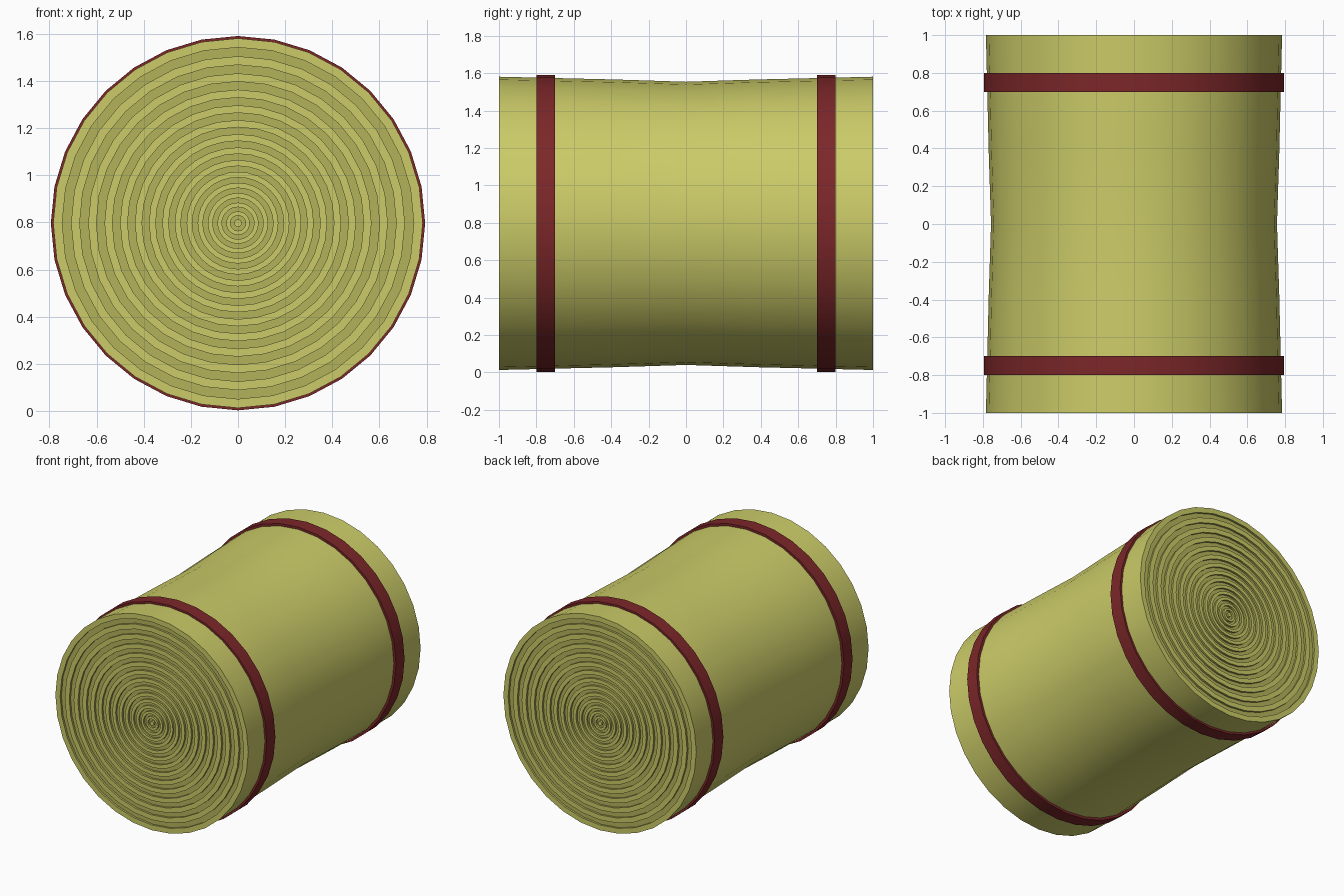
import bpy, bmesh
from math import sin, cos, pi, radians

if "Cube" in bpy.data.objects:
    bpy.data.objects.remove(bpy.data.objects["Cube"])

SIDES = 32
CZ = 0.797      # height of the roll's axis
R_END = 0.784   # radius at the two ends


def material(name, rgb):
    m = bpy.data.materials.new(name)
    m.diffuse_color = (*rgb, 1)
    m.use_nodes = True
    m.node_tree.nodes["Principled BSDF"].inputs["Base Color"].default_value = m.diffuse_color
    return m


straw = material("straw", (0.60, 0.60, 0.14))
straw_dark = material("straw_dark", (0.45, 0.45, 0.105))
red = material("red_strap", (0.20, 0.02, 0.022))


def lathe(name, profile, mats, slots=None, closed=False):
    """Spin (y, radius) points around the y axis; slots = material per strip."""
    bm = bmesh.new()
    rings = []
    for y, r in profile:
        if r == 0:
            rings.append([bm.verts.new((0, y, CZ))] * SIDES)
        else:
            rings.append([bm.verts.new((r * cos(2 * pi * k / SIDES), y,
                                        CZ + r * sin(2 * pi * k / SIDES)))
                          for k in range(SIDES)])
    n = len(rings)
    for i in range(n if closed else n - 1):
        a, b = rings[i], rings[(i + 1) % n]
        for k in range(SIDES):
            j = (k + 1) % SIDES
            corners = list(dict.fromkeys((a[k], a[j], b[j], b[k])))
            f = bm.faces.new(corners)
            f.material_index = slots[i] if slots else 0
    bmesh.ops.recalc_face_normals(bm, faces=bm.faces)
    me = bpy.data.meshes.new(name)
    bm.to_mesh(me)
    bm.free()
    ob = bpy.data.objects.new(name, me)
    bpy.context.collection.objects.link(ob)
    for m in mats:
        me.materials.append(m)
    bpy.ops.object.select_all(action='DESELECT')
    ob.select_set(True)
    bpy.context.view_layer.objects.active = ob
    bpy.ops.object.shade_smooth_by_angle(angle=radians(30))
    return ob


# Stepped concentric rings on an end: raised and recessed bands, wider outwards
BANDS = 29
STEP = 0.015
half, half_slots = [(-1.0, 0.0)], []
for i in range(1, BANDS + 1):
    t = i / BANDS
    r = R_END * (0.57 * t + 0.43 * t * t)
    y = -1.0 if i % 2 else -1.0 + STEP
    half.append((y, r))
    half_slots.append(0 if i % 2 else 1)
    if i < BANDS:
        half.append((-1.0 + STEP if i % 2 else -1.0, r))
        half_slots.append(1)

# Slightly waisted side, from the front rim to the middle
half += [(-0.75, 0.778), (-0.375, 0.769)]
half_slots += [0, 0]

profile = half + [(0, 0.757)] + [(-y, r) for y, r in reversed(half)]
slots = half_slots + [0, 0] + half_slots[::-1]
lathe("straw_roll", profile, [straw, straw_dark], slots)

# Straps around both ends
for name, y in (("front_strap", -0.75), ("back_strap", 0.75)):
    lathe(name, [(y - 0.05, 0.765), (y - 0.05, 0.794),
                 (y + 0.05, 0.794), (y + 0.05, 0.765)], [red], closed=True)
